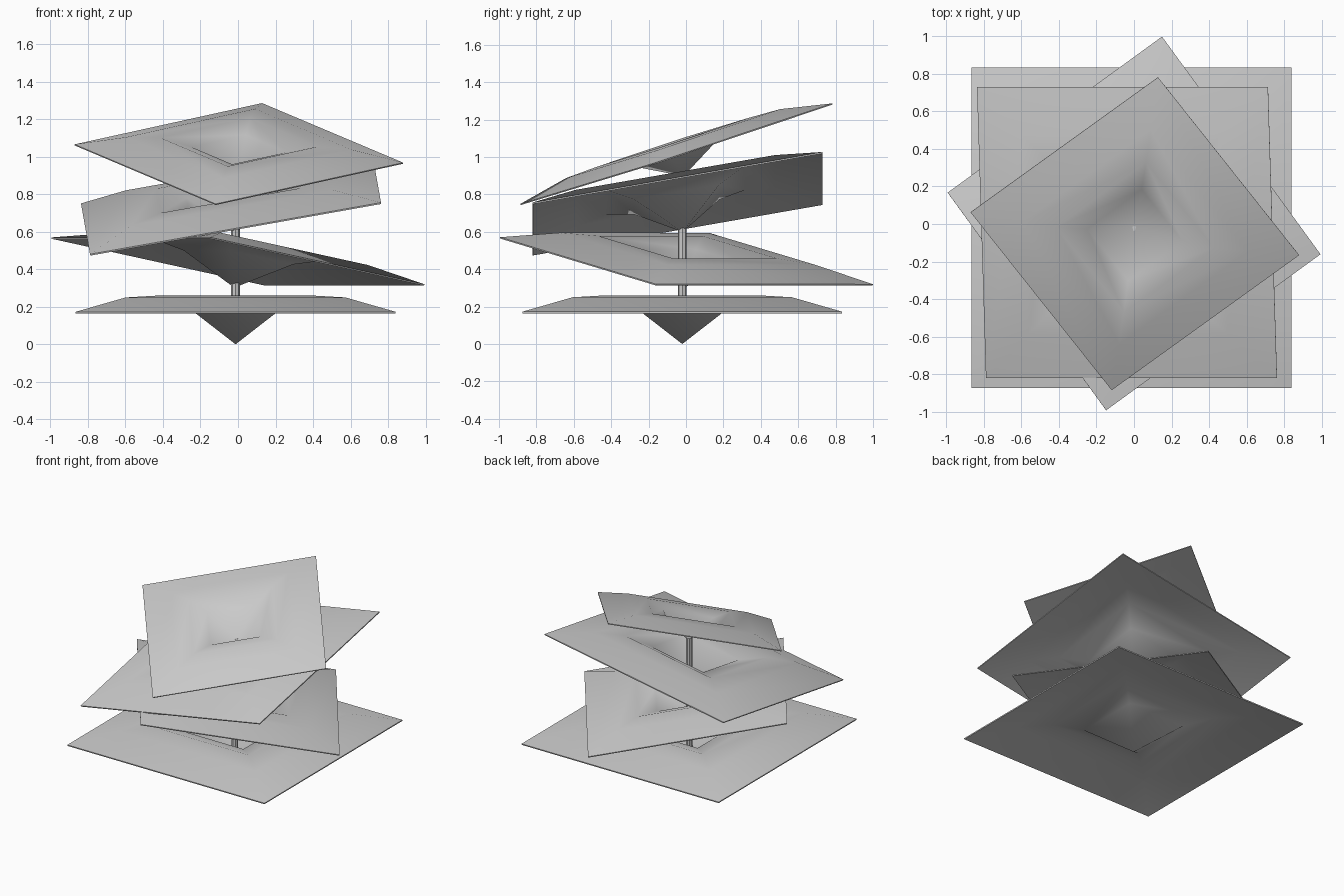
import bpy, bmesh, math
from mathutils import Vector, Matrix

if "Cube" in bpy.data.objects:
    bpy.data.objects.remove(bpy.data.objects["Cube"])

# Underside profile of one square dish: (half width, height above the apex)
PROFILE = [(0.25, 0.194), (0.41, 0.251), (0.585, 0.241), (0.853, 0.164)]
THICK = 0.009


def dish(name, apex, half, along, across):
    """Square dished tray standing on its apex, tilted to the two edge directions."""
    bm = bmesh.new()
    rings = [[bm.verts.new((sx * h, sy * h, z))
              for sx, sy in ((-1, -1), (1, -1), (1, 1), (-1, 1))] for h, z in PROFILE]
    tip = bm.verts.new((0, 0, 0))
    for i in range(4):
        j = (i + 1) % 4
        bm.faces.new((tip, rings[0][i], rings[0][j]))
        for a, b in zip(rings, rings[1:]):
            bm.faces.new((a[i], b[i], b[j], a[j]))
    bmesh.ops.recalc_face_normals(bm, faces=bm.faces)
    if sum(f.normal.z for f in bm.faces) < 0:
        bmesh.ops.reverse_faces(bm, faces=bm.faces)
    # tilt, scale and place
    ex = Vector(along).normalized()
    ez = ex.cross(Vector(across)).normalized()
    ey = ez.cross(ex)
    s = half / PROFILE[-1][0]
    rot = Matrix((ex, ey, ez)).transposed().to_4x4()
    bm.transform(Matrix.Translation(apex) @ rot @ Matrix.Scale(s, 4))
    me = bpy.data.meshes.new(name)
    bm.to_mesh(me)
    bm.free()
    ob = bpy.data.objects.new(name, me)
    bpy.context.collection.objects.link(ob)
    # thin sheet, thickness grows upward
    mod = ob.modifiers.new("sheet", 'SOLIDIFY')
    mod.thickness = THICK * s
    mod.offset = 1
    bpy.context.view_layer.objects.active = ob
    ob.select_set(True)
    bpy.ops.object.modifier_apply(modifier=mod.name)
    bpy.ops.object.shade_smooth_by_angle(angle=math.radians(60))
    ob.select_set(False)


# Four dishes, bottom to top, each twisted and tilted its own way
dish("bottom_dish", (-0.013, -0.02, 0.0), 0.853, (1, 0, 0), (0, 1, 0))
dish("second_dish", (-0.02, -0.012, 0.302), 0.717, (1.14, 0.83, -0.25), (-0.85, 1.16, 0))
dish("third_dish", (-0.01, -0.018, 0.599), 0.787, (1.55, 0, 0.275), (-0.05, 1.55, 0.27))
dish("top_dish", (0.003, -0.013, 0.897), 0.625, (1, 0.72, 0.22), (-0.76, 0.94, 0.315))

# Central post threading the dishes
bpy.ops.mesh.primitive_cylinder_add(vertices=8, radius=0.023, depth=0.88,
                                    location=(-0.013, -0.02, 0.47))
bpy.context.object.name = "post"
